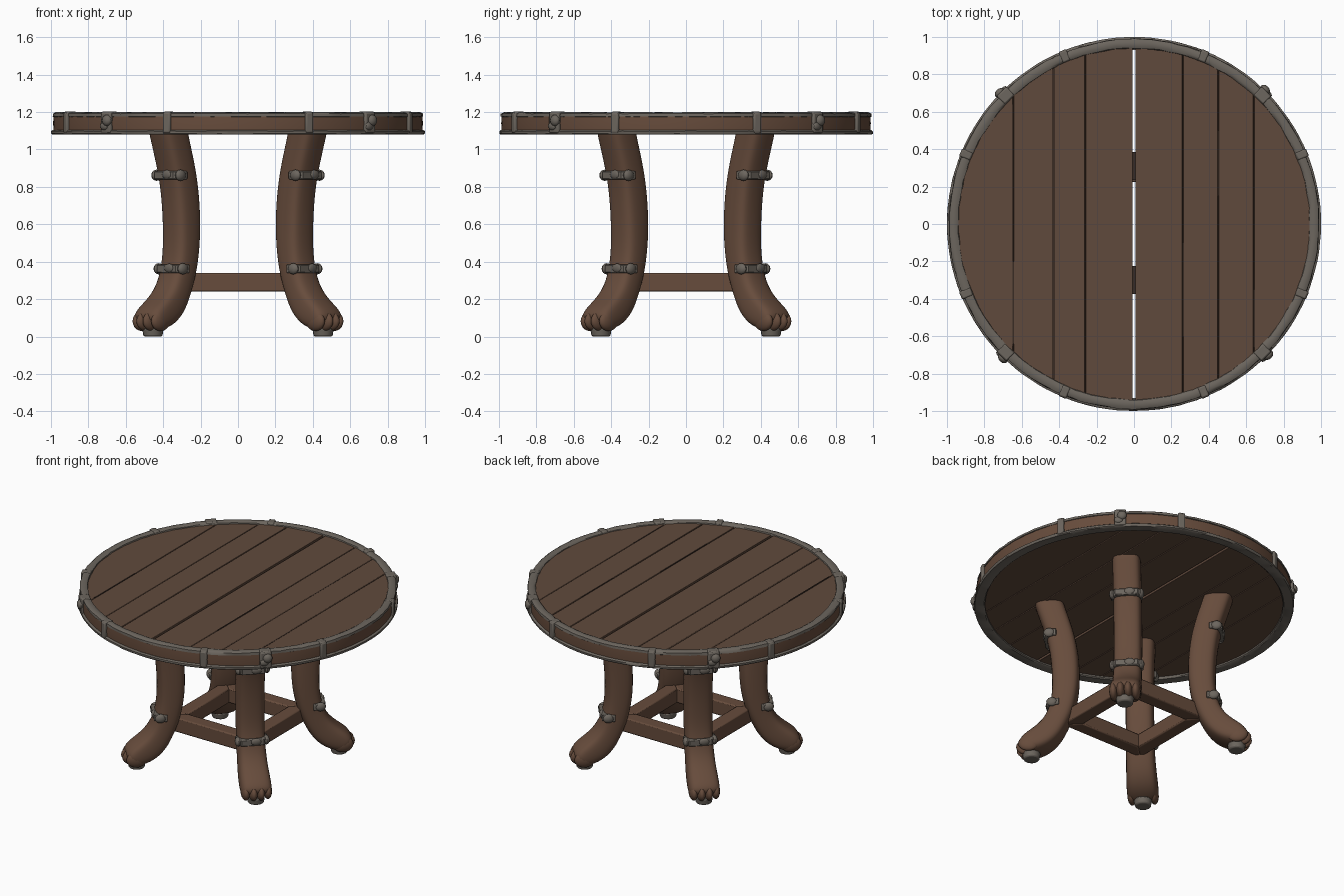
import bpy, bmesh, math, random
from mathutils import Matrix, Vector

if "Cube" in bpy.data.objects:
    bpy.data.objects.remove(bpy.data.objects["Cube"])

random.seed(4)


def mat(name, rgb):
    m = bpy.data.materials.new(name)
    m.diffuse_color = (*rgb, 1)
    m.use_nodes = True
    m.node_tree.nodes["Principled BSDF"].inputs["Base Color"].default_value = m.diffuse_color
    return m


TOP_WOOD = mat("plank wood", (0.118, 0.068, 0.045))
LEG_WOOD = mat("leg wood", (0.135, 0.072, 0.045))
DARK = mat("dark seam wood", (0.04, 0.024, 0.017))
IRON = mat("worn iron", (0.150, 0.132, 0.112))


def finish(name, bm, material, angle=35, bevel=0, subsurf=0, rot=0):
    bmesh.ops.recalc_face_normals(bm, faces=bm.faces)
    me = bpy.data.meshes.new(name)
    bm.to_mesh(me)
    bm.free()
    me.materials.append(material)
    me.shade_smooth()
    me.set_sharp_from_angle(angle=math.radians(angle))
    ob = bpy.data.objects.new(name, me)
    bpy.context.collection.objects.link(ob)
    ob.rotation_euler.z = rot
    if bevel:
        b = ob.modifiers.new("bevel", "BEVEL")
        b.width, b.segments, b.limit_method = bevel, 2, "ANGLE"
        b.angle_limit = math.radians(50)
    if subsurf:
        s = ob.modifiers.new("smooth", "SUBSURF")
        s.levels = s.render_levels = subsurf
    return ob


def add_box(bm, lo, hi):
    c = [(a + b) / 2 for a, b in zip(lo, hi)]
    s = [b - a for a, b in zip(lo, hi)]
    bmesh.ops.create_cube(bm, size=1, matrix=Matrix.Translation(c) @ Matrix.Diagonal((*s, 1)))


def add_ball(bm, c, s, seg=12):
    bmesh.ops.create_uvsphere(bm, u_segments=seg, v_segments=seg // 2 + 2, radius=1,
                              matrix=Matrix.Translation(c) @ Matrix.Diagonal((*s, 1)))


def loft(bm, rings):
    vs = [[bm.verts.new(p) for p in ring] for ring in rings]
    n = len(vs[0])
    for a, b in zip(vs, vs[1:]):
        for i in range(n):
            bm.faces.new((a[i], a[(i + 1) % n], b[(i + 1) % n], b[i]))
    return vs


def hoop(name, profile, material, wobble=0, seg=128):
    bm = bmesh.new()
    rings = []
    for k in range(seg):
        a = 2 * math.pi * k / seg
        ring = []
        for r, z in profile:
            r2 = r + random.uniform(-wobble, wobble)
            ring.append((r2 * math.cos(a), r2 * math.sin(a), z + random.uniform(-wobble, wobble) * 0.5))
        rings.append(ring)
    vs = loft(bm, rings)
    n = len(profile)
    for i in range(n):
        bm.faces.new((vs[-1][i], vs[-1][(i + 1) % n], vs[0][(i + 1) % n], vs[0][i]))
    return finish(name, bm, material, 40)


def disc_slice(name, x0, x1, z0, z1, material, R=0.95, bevel=0):
    # part of a disc between two x positions
    bm = bmesh.new()
    n = 16
    a0, a1 = math.acos(max(-1, min(1, x0 / R))), math.acos(max(-1, min(1, x1 / R)))
    arc = [a0 + (a1 - a0) * i / n for i in range(n + 1)]
    pts = [(R * math.cos(a), R * math.sin(a)) for a in arc]
    pts += [(x, -y) for x, y in reversed(pts) if y > 1e-4]
    pts = [p for i, p in enumerate(pts) if i == 0 or (Vector(p) - Vector(pts[i - 1])).length > 1e-5]
    f = bm.faces.new([bm.verts.new((x, y, z0)) for x, y in pts])
    ext = bmesh.ops.extrude_face_region(bm, geom=[f])["geom"]
    bmesh.ops.translate(bm, vec=(0, 0, z1 - z0),
                        verts=[v for v in ext if isinstance(v, bmesh.types.BMVert)])
    return finish(name, bm, material, 35, bevel)


# Tabletop planks, split in the middle by an open gap
seams = [-0.95, -0.645, -0.43, -0.26, -0.0055, 0.0055, 0.26, 0.45, 0.64, 0.95]
for i, (x0, x1) in enumerate(zip(seams, seams[1:])):
    if x1 - x0 > 0.05:
        g = 0.0018
        disc_slice(f"plank_{i}", x0 + g, x1 - g, 1.096, 1.186 + random.uniform(-0.002, 0.002),
                   TOP_WOOD, bevel=0.003)
disc_slice("left_core", -0.94, -0.009, 1.115, 1.165, DARK, 0.94)
disc_slice("right_core", 0.009, 0.94, 1.115, 1.165, DARK, 0.94)

# Dowels bridging the gap
bm = bmesh.new()
for y in (0.31, -0.3):
    add_box(bm, (-0.02, y - 0.075, 1.12), (0.02, y + 0.075, 1.165))
finish("gap_dowels", bm, DARK)

# Long cracks in the planks
bm = bmesh.new()
for x, y0, y1 in ((-0.645, -0.64, -0.2), (0.262, -0.6, -0.1), (0.452, 0.15, 0.5), (0.642, -0.66, -0.35)):
    add_box(bm, (x - 0.004, y0, 1.181), (x + 0.004, y1, 1.1885))
finish("plank_cracks", bm, DARK)

# Wooden rim with iron hoops above and below
hoop("wood_rim", [(0.942, 1.09), (0.985, 1.09), (0.988, 1.14), (0.985, 1.185), (0.942, 1.185)], LEG_WOOD)
hoop("top_hoop", [(0.936, 1.178), (0.94, 1.193), (0.953, 1.199), (0.975, 1.199), (0.988, 1.192),
                  (0.990, 1.176), (0.98, 1.172)], IRON, 0.003)
hoop("bottom_hoop", [(0.93, 1.086), (0.937, 1.08), (0.994, 1.08), (0.999, 1.085), (0.999, 1.097),
                     (0.99, 1.104), (0.93, 1.102)], IRON, 0.0012)

# Iron straps over the rim, the diagonal ones larger with a lump
for q in range(4):
    for d in (22.5, 45, 67.5):
        bm = bmesh.new()
        big = d == 45
        w = 0.036 if big else 0.022
        add_box(bm, (0.975, -w, 1.088), (1.003, w, 1.196))
        add_box(bm, (0.94, -w, 1.18), (1.0, w, 1.202))
        if big:
            add_ball(bm, (1.003, 0.012, 1.155), (0.022, 0.03, 0.03))
            add_ball(bm, (1.0, -0.01, 1.125), (0.014, 0.03, 0.022))
        finish(f"rim_strap_{q}_{int(d)}", bm, IRON, 35, 0.008, rot=math.radians(d + 90 * q))

# Leg sections: inner r, inner z, outer r, outer z, half width
SECTIONS = [(.44, 1.13, .63, 1.13, .09), (.43, 1.08, .615, 1.08, .09), (.395, .97, .58, .97, .09),
            (.36, .84, .54, .84, .09), (.342, .70, .52, .70, .09), (.338, .58, .513, .58, .09),
            (.345, .46, .513, .46, .09), (.37, .33, .53, .36, .09), (.41, .23, .56, .28, .092),
            (.455, .14, .61, .22, .096), (.52, .072, .665, .178, .1), (.60, .036, .705, .145, .1),
            (.665, .028, .728, .10, .096)]


def section(ri, zi, ro, zo, w, c=0.032):
    L = math.hypot(ro - ri, zo - zi)
    t = min(c / L, 0.35)
    out = []
    for s, y in ((0, -w + c), (t, -w), (1 - t, -w), (1, -w + c), (1, w - c), (1 - t, w), (t, w), (0, w - c)):
        out.append((ri + (ro - ri) * s, y, zi + (zo - zi) * s))
    return out


names = ["back_right", "back_left", "front_left", "front_right"]
for k, side in enumerate(names):
    rot = math.radians(45 + 90 * k)
    # Curved leg
    bm = bmesh.new()
    vs = loft(bm, [section(*s) for s in SECTIONS])
    bm.faces.new(vs[0])
    bm.faces.new(vs[-1])
    finish(side + "_leg", bm, LEG_WOOD, 60, subsurf=2, rot=rot)
    # Toes
    bm = bmesh.new()
    for y in (-0.07, -0.024, 0.024, 0.07):
        r = 0.672 if abs(y) < 0.05 else 0.655
        add_ball(bm, (r, y, 0.082), (0.066, 0.028, 0.053), 16)
    finish(side + "_toes", bm, LEG_WOOD, 60, rot=rot)
    # Iron foot pad
    bm = bmesh.new()
    bmesh.ops.create_cone(bm, cap_ends=True, segments=16, radius1=0.05, radius2=0.058, depth=0.045,
                          matrix=Matrix.Translation((0.643, 0, 0.0225)))
    finish(side + "_foot_pad", bm, IRON, 50, 0.008, rot=rot)
    # Iron leg bands with end lumps
    for label, z, ro in (("upper", 0.862, 0.545), ("lower", 0.362, 0.528)):
        bm = bmesh.new()
        a, b = ro - 0.065, ro + 0.016
        pts = [(a, -.1), (b - .035, -.1), (b, -.07), (b, .07), (b - .035, .1), (a, .1)]
        vs = loft(bm, [[(x, y, z + h) for x, y in pts] for h in (-0.022, 0.022)])
        bm.faces.new(vs[0])
        bm.faces.new(vs[1])
        for y in (-0.09, 0.09):
            add_ball(bm, (ro - 0.02, y, z), (0.035, 0.02, 0.03))
        add_ball(bm, (b - 0.004, 0.02, z + 0.004), (0.012, 0.035, 0.024))
        finish(f"{side}_{label}_band", bm, IRON, 35, 0.008, rot=rot)

# Square of stretchers joining the legs
for k, side in enumerate(("right", "back", "left", "front")):
    bm = bmesh.new()
    i, o = 0.225, 0.315
    vs = loft(bm, [[(i, -i, z), (o, -o, z), (o, o, z), (i, i, z)] for z in (0.24, 0.34)])
    bm.faces.new(vs[0])
    bm.faces.new(vs[1])
    finish(side + "_stretcher", bm, LEG_WOOD, 35, 0.008, rot=math.radians(90 * k))
